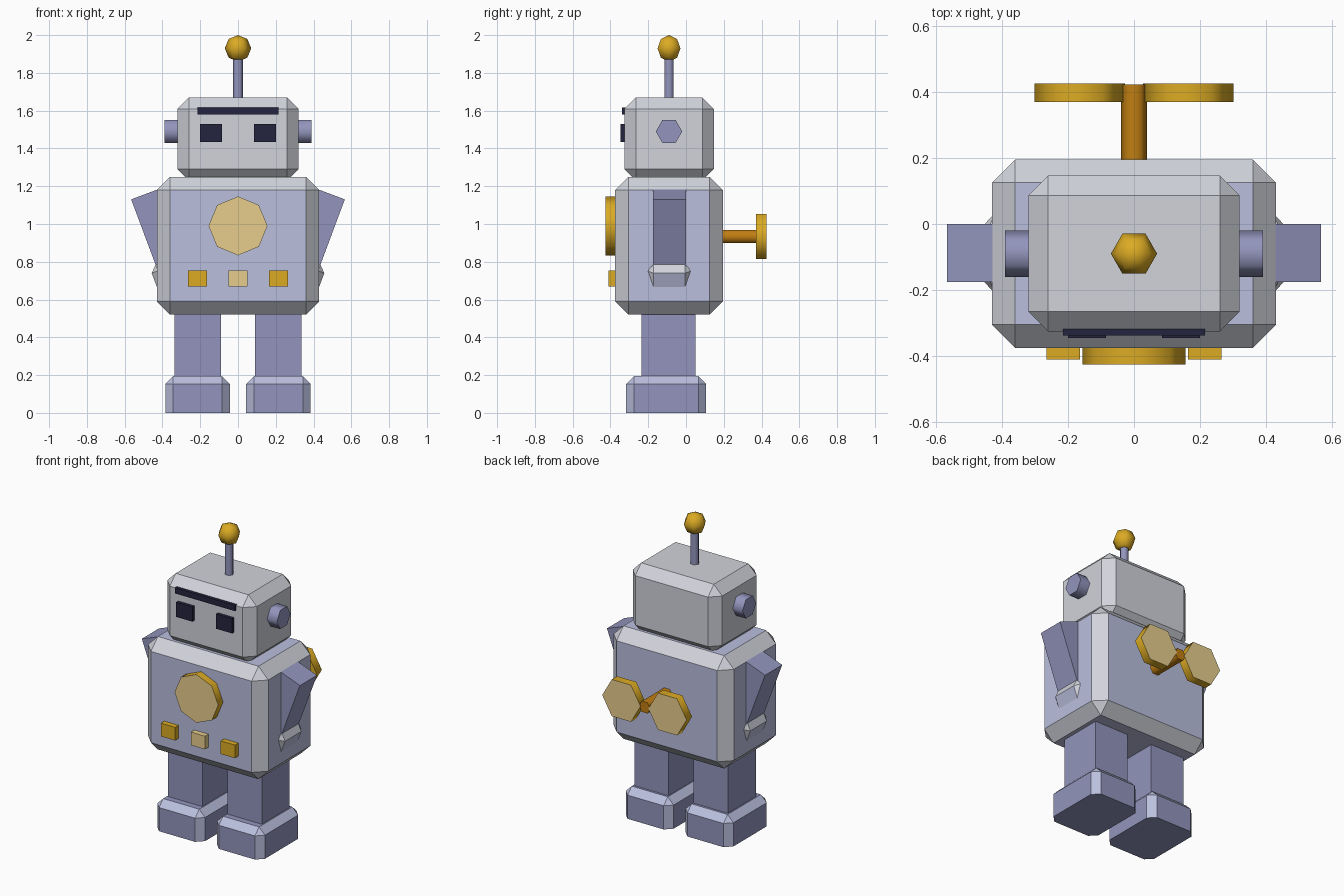
import bpy, bmesh, math
from mathutils import Matrix, Vector

if "Cube" in bpy.data.objects:
    bpy.data.objects.remove(bpy.data.objects["Cube"])


def material(name, rgb):
    lin = [((c / 255 + 0.055) / 1.055) ** 2.4 for c in rgb]
    m = bpy.data.materials.new(name)
    m.diffuse_color = (*lin, 1)
    m.use_nodes = True
    m.node_tree.nodes["Principled BSDF"].inputs["Base Color"].default_value = m.diffuse_color
    return m


GREY = material("light grey", (209, 211, 219))
PALE = material("pale blue", (186, 191, 222))
LAVENDER = material("lavender", (147, 149, 189))
GOLD = material("gold", (220, 171, 36))
SAND = material("pale gold", (232, 206, 142))
ORANGE = material("dark orange", (192, 126, 18))
DARK = material("dark navy", (36, 36, 62))

CY = -0.09  # centre line of the robot in depth


def finish(name, bm, mats, smooth=False):
    bmesh.ops.recalc_face_normals(bm, faces=bm.faces)
    me = bpy.data.meshes.new(name)
    bm.to_mesh(me)
    bm.free()
    for m in mats:
        me.materials.append(m)
    ob = bpy.data.objects.new(name, me)
    bpy.context.collection.objects.link(ob)
    if smooth:
        bpy.context.view_layer.objects.active = ob
        ob.select_set(True)
        bpy.ops.object.shade_smooth_by_angle(angle=math.radians(65))
        ob.select_set(False)
    return ob


def box(name, x, y, z, mats, bevel=0, keep_bottom=False, matrix=None):
    """Box from ranges; chamfered edges take the last material."""
    bm = bmesh.new()
    lo, hi = Vector((x[0], y[0], z[0])), Vector((x[1], y[1], z[1]))
    bmesh.ops.create_cube(bm, size=1, matrix=Matrix.Translation((lo + hi) / 2)
                          @ Matrix.Diagonal((*(hi - lo), 1)))
    if bevel:
        edges = [e for e in bm.edges if not keep_bottom
                 or max(v.co.z for v in e.verts) > z[0] + 0.001]
        bmesh.ops.bevel(bm, geom=edges, offset=bevel, segments=1, profile=0.5,
                        affect='EDGES', material=len(mats) - 1)
    if matrix:
        bm.transform(matrix)
    return finish(name, bm, mats)


def prism(name, axis, centre, radius, span, sides, mats, cap=None):
    """Regular prism along an axis; the cap at one end may take material 1."""
    bm = bmesh.new()
    u, w = {'x': (1, 2), 'y': (0, 2), 'z': (0, 1)}[axis]
    k = 'xyz'.index(axis)
    rings = []
    for s in span:
        ring = []
        for i in range(sides):
            a = math.tau * i / sides
            p = list(centre)
            p[u] += radius * math.cos(a)
            p[w] += radius * math.sin(a)
            p[k] = s
            ring.append(bm.verts.new(p))
        rings.append(ring)
    caps = [bm.faces.new(r) for r in rings]
    for i in range(sides):
        j = (i + 1) % sides
        bm.faces.new((rings[0][i], rings[0][j], rings[1][j], rings[1][i]))
    if cap is not None:
        caps[cap].material_index = 1
    return finish(name, bm, mats, smooth=True)


# Torso and head
box("torso", (-0.43, 0.43), (-0.375, 0.195), (0.52, 1.25), [PALE, GREY], 0.07)
box("head", (-0.32, 0.32), (-0.325, 0.147), (1.23, 1.67), [GREY], 0.06)

# Face
box("brow_bar", (-0.215, 0.215), (-0.338, -0.29), (1.58, 1.617), [DARK])

# Antenna
prism("antenna_rod", 'z', (0, CY, 0), 0.027, (1.65, 1.9), 6, [LAVENDER])
ball = bmesh.new()
bmesh.ops.create_uvsphere(ball, u_segments=6, v_segments=4, radius=0.07,
                          matrix=Matrix.Translation((0, CY, 1.93))
                          @ Matrix.Rotation(math.pi / 2, 4, 'Z'))
finish("antenna_ball", ball, [GOLD], smooth=True)

# Chest dial and middle button
prism("chest_dial", 'y', (0, 0, 0.99), 0.156, (-0.425, -0.36), 8, [GOLD, SAND], cap=0)
box("middle_button", (-0.05, 0.05), (-0.41, -0.36), (0.67, 0.755), [SAND])

# Wind-up key shaft
prism("key_shaft", 'y', (0, 0, 0.933), 0.04, (0.15, 0.422), 6, [ORANGE])

TILT = math.radians(20.5)
for s, side in ((-1, "left"), (1, "right")):
    def span(a, b):
        return sorted((s * a, s * b))

    box(side + "_eye", span(0.085, 0.2), (-0.346, -0.3), (1.435, 1.53), [DARK])
    prism(side + "_ear", 'x', (0, CY, 1.49), 0.07, (s * 0.3, s * 0.39), 6, [LAVENDER])
    box(side + "_button", span(0.163, 0.265), (-0.41, -0.36), (0.67, 0.755), [GOLD])
    prism(side + "_key_wing", 'y', (s * 0.165, 0, 0.933), 0.137, (0.37, 0.425), 6,
          [GOLD, SAND], cap=1)
    # Arms lean outwards at the shoulder, hands tuck into the torso
    lean = Matrix.Rotation(s * TILT, 4, 'Y')
    box(side + "_arm", span(-0.041, 0.134), (-0.175, 0.0), (0.8, 1.257), [LAVENDER],
        matrix=lean)
    box(side + "_hand", span(-0.07, 0.169), (-0.207, 0.03), (0.68, 0.888), [PALE, GREY],
        0.035, matrix=lean)
    # Legs and feet
    box(side + "_leg", span(0.09, 0.335), (-0.235, 0.05), (0.18, 0.56), [LAVENDER])
    box(side + "_foot", span(0.043, 0.385), (-0.317, 0.107), (0, 0.195),
        [LAVENDER, PALE], 0.042, keep_bottom=True)
